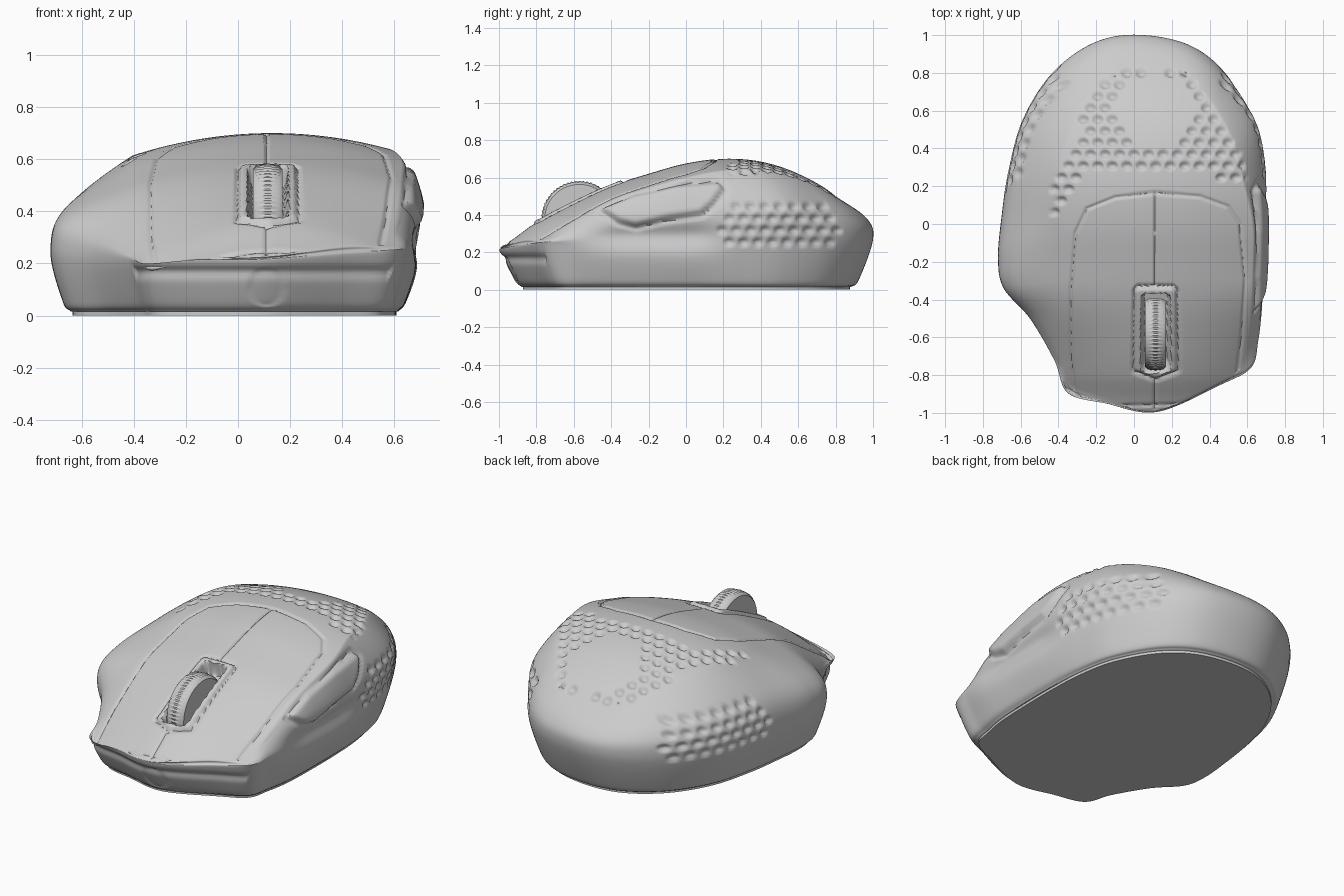
import bpy, bmesh, math
from mathutils import Vector

old = bpy.data.objects.get("Cube")
if old:
    bpy.data.objects.remove(old)

grey = bpy.data.materials.new("matte grey")
grey.use_nodes = True
grey.diffuse_color = (0.6, 0.6, 0.6, 1)
grey.node_tree.nodes["Principled BSDF"].inputs["Base Color"].default_value = (0.6, 0.6, 0.6, 1)


def smooth(a, b, v):
    t = min(1, max(0, (v - a) / (b - a)))
    return t * t * (3 - 2 * t)


def catmull(p, q, r, s, t):
    return q + 0.5 * t * (r - p + t * (2 * p - 5 * q + 4 * r - s + t * (3 * (q - r) + s - p)))


def loft(name, rings, relief=None, angle=40):
    """Skin closed rings, cap both ends, optionally push along normals."""
    bm = bmesh.new()
    rows = [[bm.verts.new(p) for p in ring] for ring in rings]
    n = len(rows[0])
    for a, b in zip(rows, rows[1:]):
        for i in range(n):
            j = (i + 1) % n
            bm.faces.new((a[i], a[j], b[j], b[i]))
    bm.faces.new(rows[0])
    bm.faces.new(rows[-1])
    bmesh.ops.recalc_face_normals(bm, faces=bm.faces)
    bm.normal_update()
    if relief:
        moves = [(v, v.normal * relief(v.co, k)) for k, row in enumerate(rows) for v in row]
        for v, d in moves:
            v.co += d
    mesh = bpy.data.meshes.new(name)
    bm.to_mesh(mesh)
    bm.free()
    mesh.materials.append(grey)
    ob = bpy.data.objects.new(name, mesh)
    bpy.context.collection.objects.link(ob)
    bpy.ops.object.select_all(action="DESELECT")
    ob.select_set(True)
    bpy.context.view_layer.objects.active = ob
    bpy.ops.object.shade_smooth_by_angle(angle=math.radians(angle))
    return ob


def signed_distance(u, v, poly):
    """Distance to a polygon outline, negative inside."""
    best, inside = 9.0, False
    for (ax, ay), (bx, by) in zip(poly, poly[1:] + poly[:1]):
        dx, dy = bx - ax, by - ay
        t = min(1, max(0, ((u - ax) * dx + (v - ay) * dy) / (dx * dx + dy * dy)))
        best = min(best, math.hypot(u - ax - t * dx, v - ay - t * dy))
        if (ay > v) != (by > v) and u < ax + (v - ay) / dy * dx:
            inside = not inside
    return -best if inside else best


def groove(d, width, depth):
    return -depth * max(0, 1 - abs(d) / width)


# Outline stations: waist x, y, z and shoulder x, y, from the tail round by +x
STATIONS = [
    (0, 1, .27, .05, .80), (.28, .95, .27, .25, .78), (.48, .80, .27, .40, .66),
    (.62, .55, .27, .52, .45), (.675, .3, .24, .58, .22), (.69, .05, .2, .63, 0),
    (.69, -.2, .2, .63, -.22), (.68, -.45, .2, .62, -.45), (.65, -.62, .22, .6, -.62),
    (.61, -.76, .23, .57, -.74), (.45, -.85, .22, .44, -.83), (.12, -.99, .2, .12, -.97),
    (-.15, -.945, .2, -.14, -.92), (-.35, -.89, .19, -.33, -.86), (-.42, -.72, .2, -.35, -.72),
    (-.55, -.5, .22, -.37, -.5), (-.69, -.34, .25, -.38, -.3), (-.72, -.18, .25, -.39, -.1),
    (-.70, .05, .25, -.4, .08), (-.665, .28, .26, -.4, .28), (-.59, .55, .27, -.34, .48),
    (-.44, .79, .27, -.25, .66), (-.23, .95, .27, -.1, .76)]
SPINE = [.23, .36, .465, .555, .62, .675, .70, .685, .62, .50, .28]  # heights, tail last
STEPS, WALL, TOP = 24, 15, 90
CENTRE = Vector((.11, -.05, 0))


def top_height(x, y):
    f = (min(1, max(-1, y)) + 1) * 5
    i = min(9, int(f))
    p = [SPINE[min(10, max(0, i + k))] for k in (-1, 0, 1, 2)]
    crown = .3 + .3 * smooth(-.3, -.9, y)
    return catmull(*p, f - i) - crown * (x - .13) ** 2


def on_top(x, y):
    return Vector((x, y, top_height(x, y)))


# Each column runs from the base edge over the waist and shoulder to the centre
columns, base = [], []
count = len(STATIONS)
for i in range(count):
    four = [Vector(STATIONS[(i + k) % count][:3]) for k in (-1, 0, 1, 2)]
    shoulders = [Vector(STATIONS[(i + k) % count][3:] + (0,)) for k in (-1, 0, 1, 2)]
    for s in range(STEPS):
        waist = catmull(*four, s / STEPS)
        rim = catmull(*shoulders, s / STEPS)
        shoulder = on_top(rim.x, rim.y)
        inner = rim.lerp(CENTRE, .2)
        foot = Vector((waist.x * .89, waist.y * .885, .015))
        low = Vector((waist.x * .935, waist.y * .925, .055))
        bulge = .18 - .33 * smooth(.5, .68, waist.x)
        upper = waist.lerp(shoulder, bulge)
        upper.z = waist.z + .5 * (shoulder.z - waist.z)
        path = [foot - (low - foot), foot, low, waist, upper, shoulder, on_top(inner.x, inner.y)]
        col = [catmull(*path[k:k + 4], t / WALL) for k in range(4) for t in range(WALL)]
        for t in range(TOP):
            p = rim.lerp(CENTRE, t / TOP)
            col.append(on_top(p.x, p.y))
        columns.append(col)
        base.append(foot)

# Outlines of the surface details
PLATE = [(-.31, -.97), (-.335, -.7), (-.335, -.35), (-.31, -.05), (-.25, .08), (-.1, .14), (.11, .165),
         (.35, .145), (.5, .09), (.56, 0), (.59, -.3), (.57, -.6), (.53, -.95)]
FRAME = [(0, -.35), (.02, -.33), (.21, -.33), (.23, -.35), (.235, -.78), (.115, -.825), (-.005, -.78)]
SLOT = [(.04, -.385), (.06, -.37), (.17, -.37), (.19, -.385), (.19, -.76), (.17, -.78), (.06, -.78), (.04, -.76)]
BUTTON = [(-.45, .43), (-.36, .37), (-.27, .345), (-.1, .385), (.08, .41), (.14, .46), (.2, .54), (.17, .57),
          (-.05, .55), (-.28, .5)]
TOP_GRIP = [(-.5, .03), (-.38, .04), (-.34, .2), (-.2, .27), (.4, .27), (.46, .2), (.66, .2), (.6, .36),
            (.44, .58), (.32, .8), (.22, .95), (-.02, .95), (-.14, .8), (-.3, .5), (-.42, .3)]
SIDE_GRIP = [(.16, .33), (.24, .2), (.54, .2), (.86, .27), (.86, .36), (.72, .5), (.22, .5)]


def dimple(u, v, pitch_u, pitch_v, region, blank=None):
    row = round(v / pitch_v)
    shift = .5 * (row % 2)
    cu, cv = (round(u / pitch_u - shift) + shift) * pitch_u, row * pitch_v
    r = math.hypot((u - cu) / .032, (v - cv) / .024)
    if r >= 1 or signed_distance(cu, cv, region) > 0:
        return 0
    if blank and math.hypot(cu - blank[0], cv - blank[1]) < blank[2]:
        return 0
    return -.018 * (1 - r * r)


def relief(co, k):
    x, y, z = co
    d = 0
    if k >= WALL * 4 - 2:
        # Button plate, seam, wheel frame and slot
        if y < .25:
            frame = signed_distance(x, y, FRAME)
            d += groove(signed_distance(x, y, PLATE), .013, .009)
            if y < .165 and frame > 0:
                d += groove(x - .11, .011, .009)
            d += groove(frame, .014, .012) + .01 * smooth(0, -.02, frame)
            if frame < 0:
                d -= .08 * smooth(.005, -.012, signed_distance(x, y, SLOT))
        if y > 0:
            d += dimple(x, y, .077, .0615, TOP_GRIP, (.12, .6, .2))
    else:
        if y > .15:
            d += dimple(y, z, .077, .0635, SIDE_GRIP)
        # Hollow below the raised side button
        if x > .5 and y < .35:
            reach = smooth(-.7, -.3, y) * smooth(.3, 0, y)
            d -= .035 * reach * math.exp(-((z - .29) / .065) ** 2)
            edge = signed_distance(y, z, BUTTON)
            d += .02 * smooth(.012, -.02, edge) + groove(edge - .015, .02, .012)
        # Faint round mark and overhanging lip at the nose
        if y < -.75:
            d -= .005 * smooth(.075, .065, math.hypot(x - .11, z - .105))
            d -= .012 * math.exp(-((z - .165) / .02) ** 2)
    return d


loft("mouse_shell", list(zip(*columns)), relief, 50)

# Flat sole under the shell
loft("sole_plate", [[(p.x * .99, p.y * .99, z) for p in base[::4]] for z in (0, .02)])

# Ribbed scroll wheel
RIBS = 60
wheel = []
for x, r in ((-.056, .16), (-.056, .185), (-.042, .2), (0, .205), (.042, .2), (.056, .185), (.056, .16)):
    ring = []
    for i in range(RIBS * 2):
        a = math.pi * i / RIBS
        rr = r - (.005 if i % 2 and abs(x) < .05 else 0)
        ring.append((.114 + x, -.57 + rr * math.cos(a), .378 + rr * math.sin(a)))
    wheel.append(ring)
loft("scroll_wheel", wheel)
